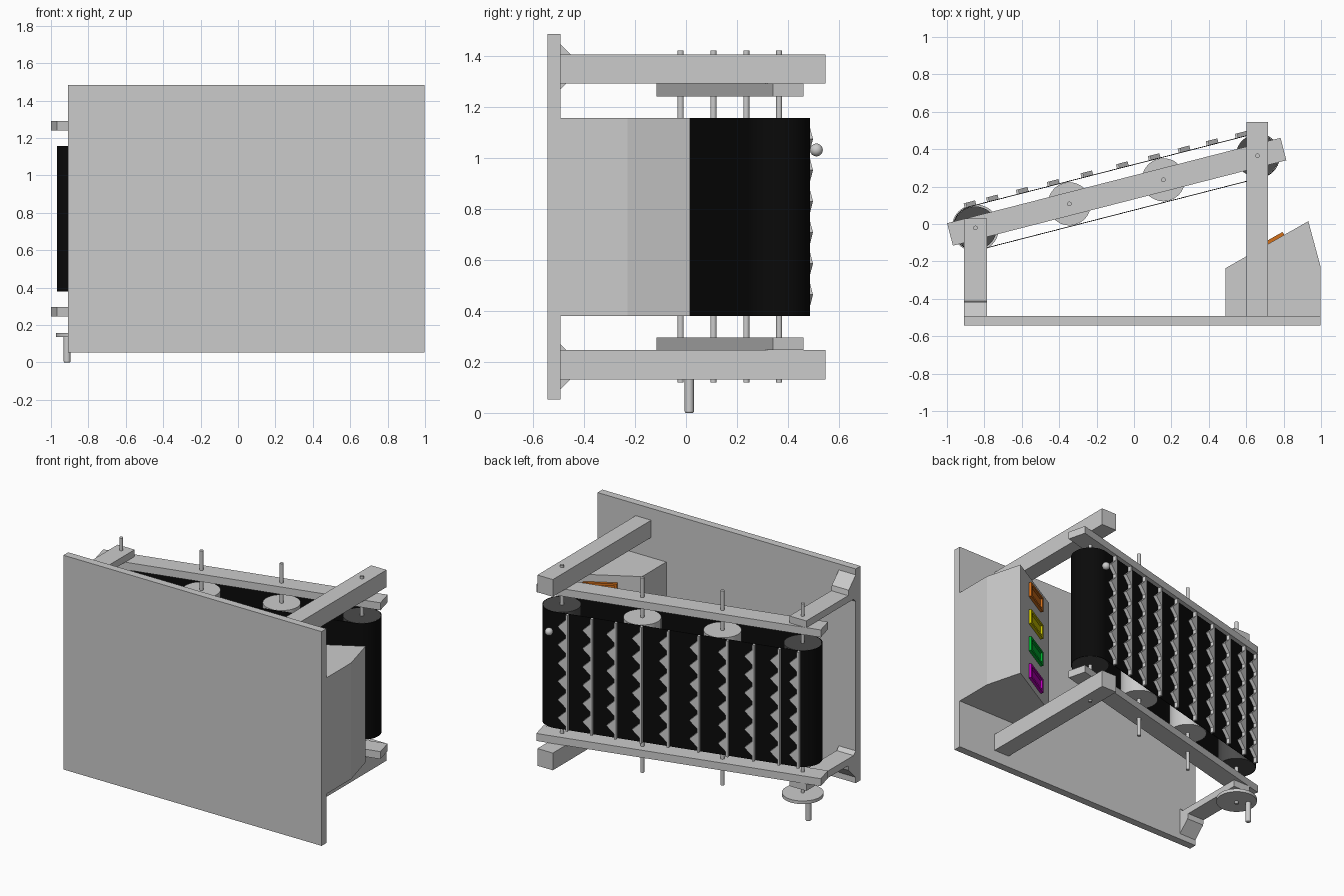
import bpy, bmesh, math
from mathutils import Vector

if "Cube" in bpy.data.objects:
    bpy.data.objects.remove(bpy.data.objects["Cube"])

MID = 0.768                                  # mirror plane between the two sides
A = Vector((-0.848, -0.021))                 # lower roller axis
ANG = math.atan2(0.386, 1.508)
U = Vector((math.cos(ANG), math.sin(ANG)))   # along conveyor
N = Vector((-U.y, U.x))                      # outward from loaded side
L = math.hypot(0.386, 1.508)
BELT_Z = (0.38, 1.156)


def slope(s, h):
    """Conveyor coordinates to world XY."""
    return A + U * s + N * h


def material(name, rgb):
    m = bpy.data.materials.new(name)
    m.diffuse_color = (*rgb, 1)
    m.use_nodes = True
    m.node_tree.nodes["Principled BSDF"].inputs["Base Color"].default_value = m.diffuse_color
    return m


def finish(name, bm, mat=None, smooth=False):
    bmesh.ops.recalc_face_normals(bm, faces=bm.faces)
    me = bpy.data.meshes.new(name)
    bm.to_mesh(me)
    bm.free()
    ob = bpy.data.objects.new(name, me)
    bpy.context.collection.objects.link(ob)
    if mat:
        me.materials.append(mat)
    if smooth:
        bpy.ops.object.select_all(action='DESELECT')
        bpy.context.view_layer.objects.active = ob
        ob.select_set(True)
        bpy.ops.object.shade_smooth_by_angle(angle=math.radians(30))
    return ob


def add_prism(bm, pts, lo, hi, axis='z'):
    """Extrude an XY outline along z, or a YZ outline along x."""
    place = (lambda p, t: (p[0], p[1], t)) if axis == 'z' else (lambda p, t: (t, p[0], p[1]))
    a = [bm.verts.new(place(p, lo)) for p in pts]
    b = [bm.verts.new(place(p, hi)) for p in pts]
    bm.faces.new(a)
    bm.faces.new(b)
    for i in range(len(pts)):
        j = (i + 1) % len(pts)
        bm.faces.new((a[i], a[j], b[j], b[i]))


def prism(name, pts, lo, hi, mat=None, axis='z', smooth=False):
    bm = bmesh.new()
    add_prism(bm, pts, lo, hi, axis)
    return finish(name, bm, mat, smooth)


def rect(x0, x1, y0, y1):
    return [(x0, y0), (x1, y0), (x1, y1), (x0, y1)]


def slope_rect(s0, s1, h0, h1):
    return [slope(s, h) for s, h in rect(s0, s1, h0, h1)]


def cylinder(name, c, r, lo, hi, mat=None, n=48):
    pts = [(c[0] + r * math.cos(2 * math.pi * i / n), c[1] + r * math.sin(2 * math.pi * i / n)) for i in range(n)]
    return prism(name, pts, lo, hi, mat, smooth=True)


black = material("belt_black", (0.003, 0.003, 0.003))
dark = material("roller_dark", (0.07, 0.07, 0.07))

# Base plate
prism("base_plate", rect(-0.91, 0.998, -0.543, -0.492), 0.053, 1.484)

# Posts, rails and flared lower brackets, mirrored on both sides
for side, sg in (("bottom", -1), ("top", 1)):
    def zs(a, b):
        return sorted((MID + sg * a, MID + sg * b))
    prism(f"{side}_tall_post", rect(0.602, 0.716, -0.493, 0.546), *zs(0.522, 0.637))
    prism(f"{side}_rail", slope_rect(-0.14, 1.70, -0.062, 0.062), *zs(0.472, 0.522))
    foot = [(-0.493, 0.498), (-0.469, 0.522), (0.03, 0.522), (0.03, 0.568),
            (-0.412, 0.568), (-0.412, 0.597), (-0.493, 0.677)]
    foot[5] = (-0.418, 0.602)
    prism(f"{side}_short_bracket", [(y, MID + sg * z) for y, z in foot], -0.91, -0.785, axis='x')

# Rollers and shafts
for i in range(4):
    c = slope(L * i / 3, 0)
    end = i in (0, 3)
    cylinder(f"roller_{i + 1}", c, 0.115, *BELT_Z, mat=dark if end else None)
    cylinder(f"shaft_{i + 1}", c, 0.012, 0.12, 1.42, n=24)


# Belt loop
def track(r, n=32):
    pts = [slope(L + r * math.sin(math.pi * k / n), r * math.cos(math.pi * k / n)) for k in range(n + 1)]
    pts += [slope(-r * math.sin(math.pi * k / n), -r * math.cos(math.pi * k / n)) for k in range(n + 1)]
    return pts


bm = bmesh.new()
rings = [[bm.verts.new((p.x, p.y, z)) for p in track(r)]
         for r, z in ((0.116, BELT_Z[0]), (0.120, BELT_Z[0]), (0.120, BELT_Z[1]), (0.116, BELT_Z[1]))]
for k in range(4):
    a, b = rings[k], rings[(k + 1) % 4]
    for i in range(len(a)):
        j = (i + 1) % len(a)
        bm.faces.new((a[i], a[j], b[j], b[i]))
finish("belt", bm, black, True)

# Toothed cleats across the belt
TEETH = 6
for i, x in enumerate((-0.875, -0.755, -0.595, -0.43, -0.25, -0.06, 0.11, 0.27, 0.42, 0.575)):
    s = (x + 0.878) / U.x
    bm = bmesh.new()
    add_prism(bm, slope_rect(s - 0.032, s - 0.018, 0.119, 0.143), *BELT_Z)
    for t in range(TEETH):
        z = MID + (t - (TEETH - 1) / 2) * 0.122
        lo, hi = [[bm.verts.new((*slope(s + ds, h), z + dz))
                   for ds, dz in ((-0.02, -0.05), (0.032, 0), (-0.02, 0.05))] for h in (0.119, 0.143)]
        bm.faces.new(lo)
        bm.faces.new(hi)
        for k in range(3):
            m = (k + 1) % 3
            bm.faces.new((lo[k], lo[m], hi[m], hi[k]))
    finish(f"cleat_{i + 1}", bm)

# Ball at the top of the belt
bm = bmesh.new()
bmesh.ops.create_uvsphere(bm, u_segments=24, v_segments=16, radius=0.025)
bmesh.ops.translate(bm, verts=bm.verts, vec=(0.655, 0.511, 1.03))
finish("ball", bm, None, True)

# Crank wheel and handle
cylinder("crank_wheel", A, 0.126, 0.135, 0.156)
handle = cylinder("crank_handle", (-0.914, 0.013), 0.018, 0.0, 0.14, n=32)
bev = handle.modifiers.new("rounded_end", 'BEVEL')
bev.width, bev.segments, bev.limit_method = 0.006, 3, 'ANGLE'
bev.angle_limit = math.radians(50)

# Collection bin
prism("bin", [(0.49, -0.493), (0.998, -0.493), (0.998, -0.23), (0.932, 0.015), (0.49, -0.236)], *BELT_Z)

# Coloured trays on the sloped face of the bin
P0 = Vector((0.49, -0.236))
D = (Vector((0.932, 0.015)) - P0).normalized()
E = Vector((-D.y, D.x))


def face_rect(d0, d1, e0, e1):
    return [P0 + D * d + E * e for d, e in rect(d0, d1, e0, e1)]


colours = (("magenta", (0.5, 0.0, 0.5)), ("green", (0.0, 0.45, 0.03)),
           ("yellow", (0.6, 0.55, 0.0)), ("orange", (0.65, 0.16, 0.01)))
for i, (name, rgb) in enumerate(colours):
    z = MID + (i - 1.5) * 0.194
    bm = bmesh.new()
    d0, d1, w, hz, up = 0.15, 0.36, 0.016, 0.05, 0.018
    add_prism(bm, face_rect(d0, d1, -0.002, 0.004), z - hz, z + hz)
    for a, b in ((d0, d0 + w), (d1 - w, d1)):
        add_prism(bm, face_rect(a, b, 0.004, up), z - hz, z + hz)
    for a, b in ((-hz, -hz + w), (hz - w, hz)):
        add_prism(bm, face_rect(d0 + w, d1 - w, 0.004, up), z + a, z + b)
    finish(f"{name}_tray", bm, material(name, rgb))
